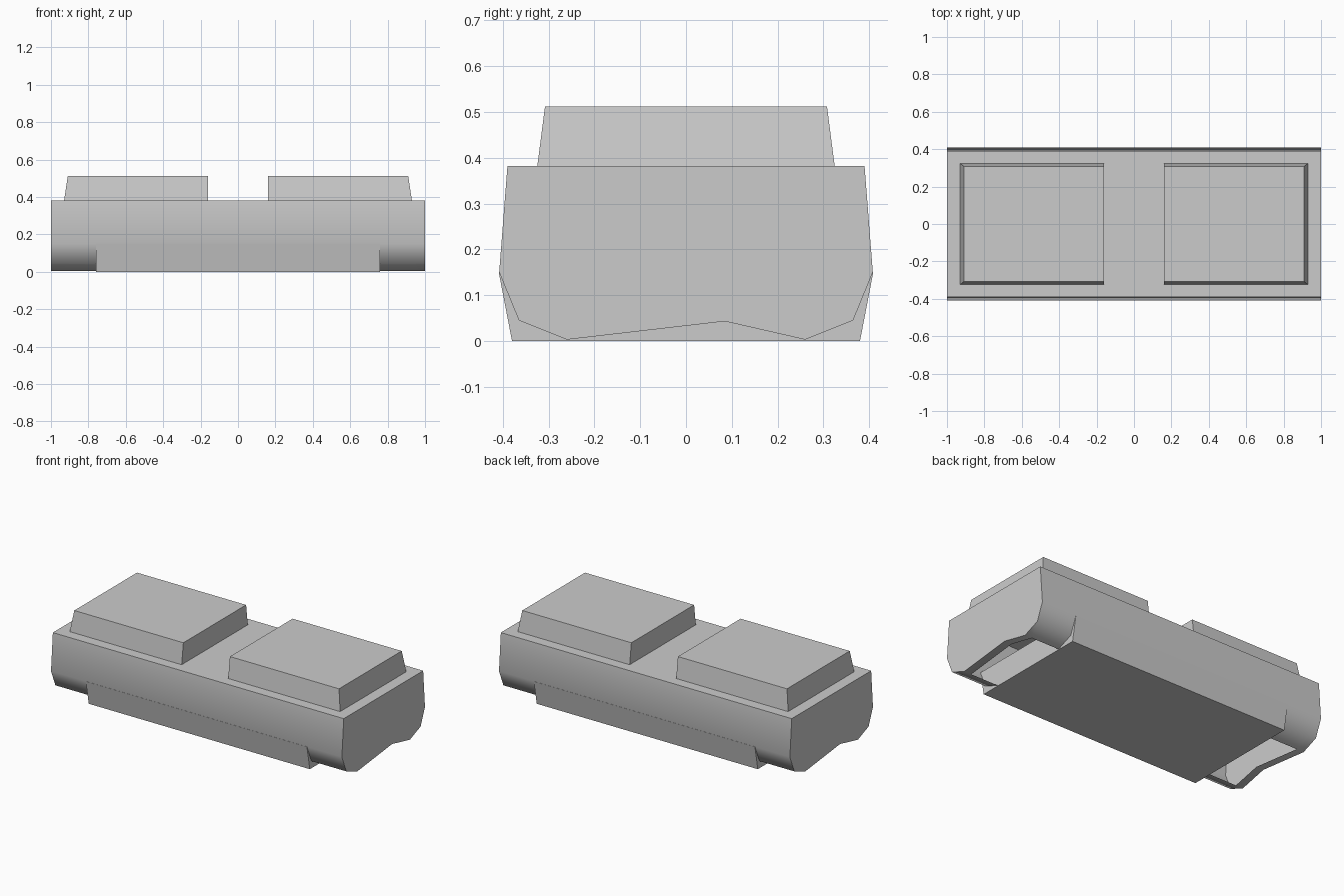
import bpy, math

if "Cube" in bpy.data.objects:
    bpy.data.objects.remove(bpy.data.objects["Cube"])


def make(name, verts, faces, smooth=None):
    mesh = bpy.data.meshes.new(name)
    mesh.from_pydata(verts, [], faces)
    mesh.update()
    obj = bpy.data.objects.new(name, mesh)
    bpy.context.collection.objects.link(obj)
    bpy.ops.object.select_all(action='DESELECT')
    obj.select_set(True)
    bpy.context.view_layer.objects.active = obj
    if smooth:
        bpy.ops.object.shade_smooth_by_angle(angle=math.radians(smooth))
    return obj


def tapered_block(name, bottom, top):
    """Closed block from two rectangles: (x0, x1, half_y, z)."""
    verts = []
    for x0, x1, h, z in (bottom, top):
        verts += [(x0, -h, z), (x1, -h, z), (x1, h, z), (x0, h, z)]
    faces = [(3, 2, 1, 0), (4, 5, 6, 7)]
    faces += [(i, (i + 1) % 4, (i + 1) % 4 + 4, i + 4) for i in range(4)]
    return make(name, verts, faces)


# Body shell: side profile along x, with end walls and bottom lips.
# The last point is the off-centre arch, turned half around at the other end.
side = [(0.26, 0.003), (0.365, 0.045), (0.408, 0.15), (0.39, 0.382)]
loop = side + [(-y, z) for y, z in reversed(side)] + [(-0.085, 0.043)]
stations = [-1.0, -0.95, 0.95, 1.0]
n = len(loop)
verts = []
for x in stations:
    for i, (y, z) in enumerate(loop):
        verts.append((x, -y if i == n - 1 and x > 0 else y, z))
faces = [tuple(reversed(range(n))), tuple(range(3 * n, 4 * n))]
for s in range(3):
    for i in range(n):
        # underside stays open between the two lips
        if s == 1 and i >= n - 2:
            continue
        j = (i + 1) % n
        faces.append((s * n + i, s * n + j, (s + 1) * n + j, (s + 1) * n + i))
make("body_shell", verts, faces, smooth=50)

# Lower skirt box between the ends
tapered_block("lower_skirt", (-0.76, 0.76, 0.38, 0.0), (-0.76, 0.76, 0.409, 0.15))

# Two raised pads with bevelled outer sides
tapered_block("right_pad", (0.16, 0.93, 0.325, 0.38), (0.16, 0.91, 0.308, 0.512))
tapered_block("left_pad", (-0.93, -0.16, 0.325, 0.38), (-0.91, -0.16, 0.308, 0.512))
